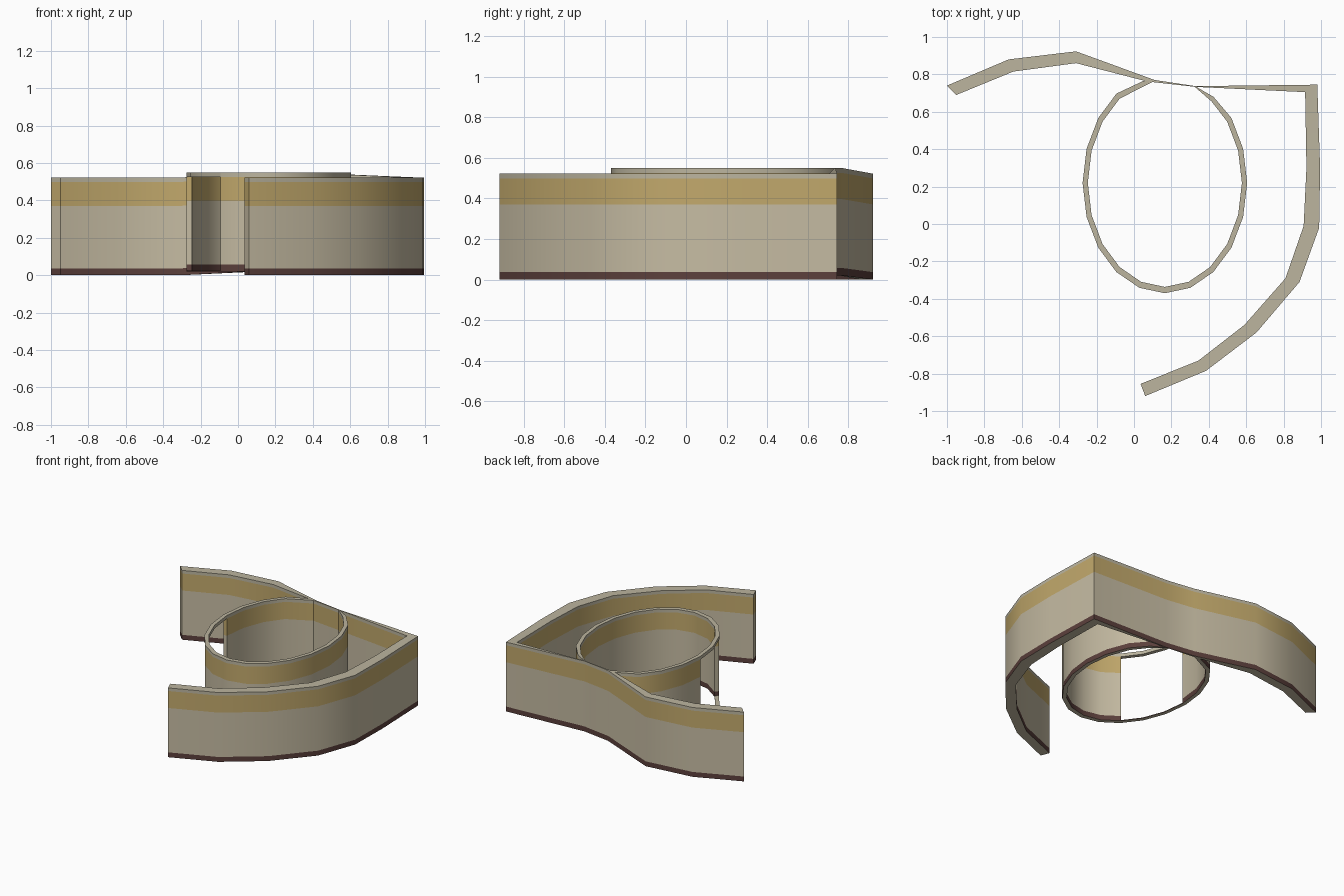
import bpy, bmesh, math

if "Cube" in bpy.data.objects:
    bpy.data.objects.remove(bpy.data.objects["Cube"])


def material(name, srgb):
    m = bpy.data.materials.new(name)
    lin = [((c / 255 + 0.055) / 1.055) ** 2.4 for c in srgb]
    m.diffuse_color = (*lin, 1)
    m.use_nodes = True
    m.node_tree.nodes["Principled BSDF"].inputs["Base Color"].default_value = m.diffuse_color
    return m


BASE = material("sand wall", (198, 188, 163))
BAND = material("ochre band", (194, 169, 108))
FOOT = material("dark brown footing", (92, 64, 60))
TRIM = material("grey coping", (188, 181, 159))
MATS = [BASE, BAND, FOOT, TRIM]
STRIPES = [(0, 2), (0.07, 0), (0.71, 1), (0.955, 3), (1, None)]  # height share, colour above it


def wall(name, outer, inner, heights, stripes=STRIPES):
    """Wall strip between two plan outlines, striped by height."""
    bm = bmesh.new()
    n, k = len(outer), len(stripes)

    def sheet(points):
        return [[bm.verts.new((x, y, z0 + (z1 - z0) * s[0])) for s in stripes]
                for (x, y), (z0, z1) in zip(points, heights)]

    a, b = sheet(outer), sheet(inner)

    def quad(vs, mat):
        bm.faces.new(vs).material_index = mat

    for i in range(n - 1):
        for j in range(k - 1):
            c = stripes[j][1]
            quad((a[i][j], a[i][j + 1], a[i + 1][j + 1], a[i + 1][j]), c)
            quad((b[i][j], b[i + 1][j], b[i + 1][j + 1], b[i][j + 1]), c)
        quad((a[i][-1], b[i][-1], b[i + 1][-1], a[i + 1][-1]), 3)
        quad((a[i][0], a[i + 1][0], b[i + 1][0], b[i][0]), 0)
    for j in range(k - 1):
        c = stripes[j][1]
        quad((a[0][j], b[0][j], b[0][j + 1], a[0][j + 1]), c)
        quad((a[-1][j], a[-1][j + 1], b[-1][j + 1], b[-1][j]), c)
    bmesh.ops.recalc_face_normals(bm, faces=bm.faces)
    me = bpy.data.meshes.new(name)
    bm.to_mesh(me)
    bm.free()
    for m in MATS:
        me.materials.append(m)
    ob = bpy.data.objects.new(name, me)
    bpy.context.collection.objects.link(ob)
    bpy.ops.object.select_all(action='DESELECT')
    ob.select_set(True)
    bpy.context.view_layer.objects.active = ob
    bpy.ops.object.shade_smooth_by_angle(angle=math.radians(40))
    return ob


def oval(degrees, inset=0.0):
    """Points on the 20-sided oval, angle measured from the front."""
    return [(0.165 + (0.44 - inset) * math.sin(math.radians(d)),
             0.22 - (0.59 - inset * 1.2) * math.cos(math.radians(d))) for d in degrees]


LOW, HIGH = (0.0, 0.522), (0.02, 0.55)

# Long outer wall, pinched thin where it meets the oval
outer = [(-1, .74), (-.67, .88), (-.31, .923), (.11, .77), (.33, .737), (.98, .745), (.995, .3),
         (.99, -.02), (.885, -.31), (.655, -.58), (.385, -.785), (.06, -.92)]
inner = [(-.95, .69), (-.645, .815), (-.31, .86), (.07, .762), (.33, .733), (.915, .705), (.922, .3),
         (.907, -.01), (.81, -.29), (.59, -.54), (.345, -.73), (.035, -.855)]
wall("outer_wall", outer, inner, [HIGH if i in (3, 4) else LOW for i in range(len(outer))])

# Oval room, right side, from doorway round to the junction
right = range(-36, 127, 18)
wall("oval_wall_right", oval(right) + [(.425, .68), (.33, .735)],
     oval(right, .028) + [(.415, .655), (.325, .733)], [HIGH] * (len(right) + 2))

# Oval room, left side
left = range(-90, -145, -18)
wall("oval_wall_left", oval(left) + [(.05, .765)],
     oval(left, .028) + [(.11, .765)], [HIGH] * (len(left) + 1))

# Doorway lintel and sill
door = range(-90, -35, 18)
wall("door_lintel", oval(door), oval(door, .028), [(.525, .55)] * 4, [(0, 3), (1, None)])
wall("door_sill", oval(door), oval(door, .028), [(.02, .025)] * 4, [(0, 2), (1, None)])
